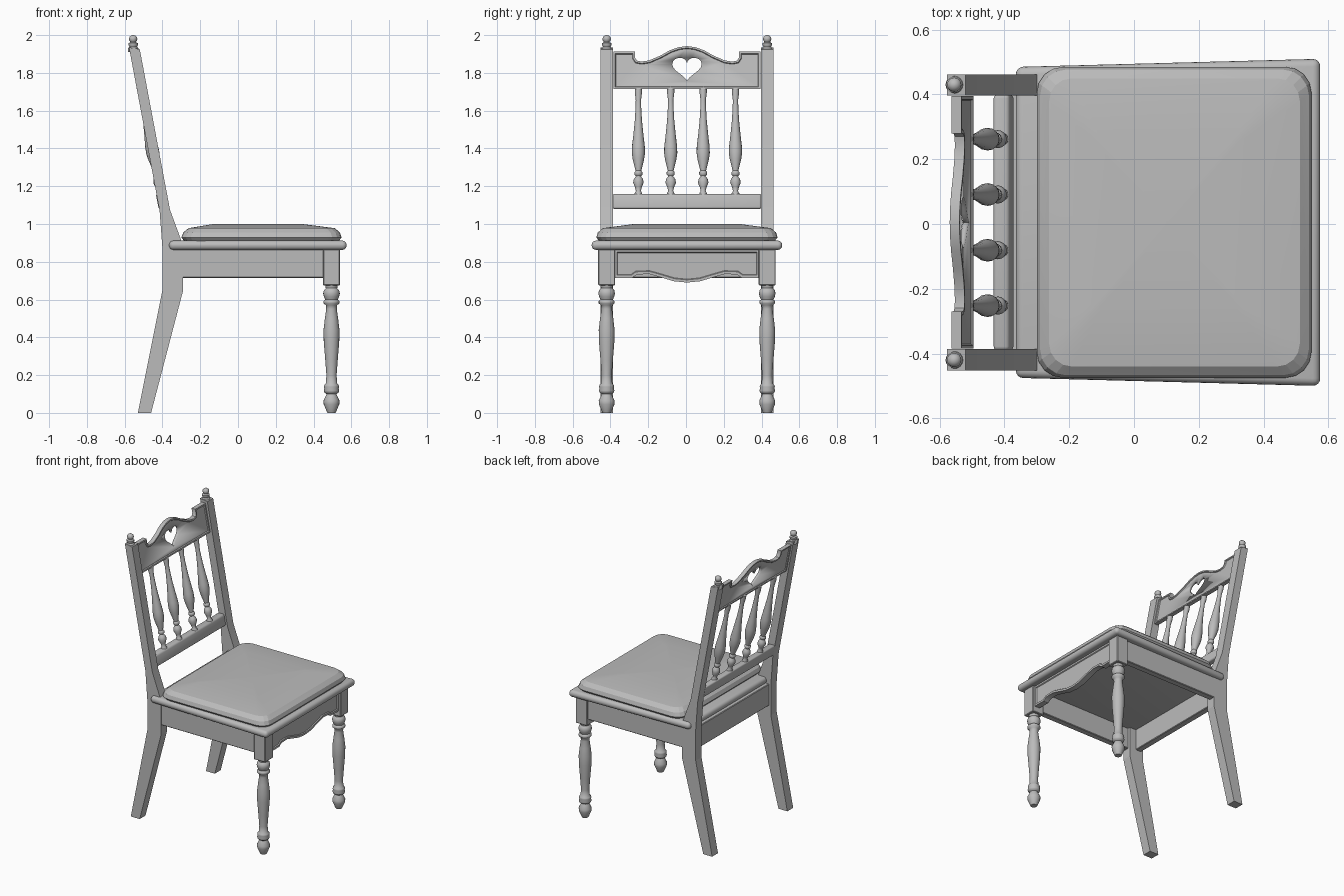
import bpy, bmesh, math
from mathutils import Matrix, Vector

if "Cube" in bpy.data.objects:
    bpy.data.objects.remove(bpy.data.objects["Cube"], do_unlink=True)

MID = 0.005        # centre line across the chair
LEAN = -0.194      # x shift per unit of height in the backrest

grey = bpy.data.materials.new("grey_paint")
grey.use_nodes = True
COLOUR = (0.5, 0.5, 0.5, 1)
grey.diffuse_color = COLOUR
grey.node_tree.nodes["Principled BSDF"].inputs["Base Color"].default_value = COLOUR


def finish(name, bm, angle=35):
    """Turn a bmesh into a shaded object."""
    bmesh.ops.recalc_face_normals(bm, faces=bm.faces[:])
    mesh = bpy.data.meshes.new(name)
    bm.to_mesh(mesh)
    bm.free()
    mesh.materials.append(grey)
    ob = bpy.data.objects.new(name, mesh)
    bpy.context.collection.objects.link(ob)
    bpy.ops.object.select_all(action='DESELECT')
    ob.select_set(True)
    bpy.context.view_layer.objects.active = ob
    if angle:
        bpy.ops.object.shade_smooth_by_angle(angle=math.radians(angle))
    return ob


def lean_back(bm, base_z):
    for v in bm.verts:
        v.co.x += (v.co.z - base_z) * LEAN


def box(name, x, y, z, bevel=0.004, segments=1, lean=False, taper=0):
    """Box from ranges; taper narrows the rear end on both sides."""
    bm = bmesh.new()
    bmesh.ops.create_cube(bm, size=1)
    for v in bm.verts:
        v.co = [r[0] if c < 0 else r[1] for c, r in zip(v.co, (x, y, z))]
        if v.co.x == x[0] or v.co.x < sum(x) / 2:
            v.co.y -= math.copysign(taper, v.co.y)
        v.co.y += MID
    bmesh.ops.bevel(bm, geom=bm.edges[:], offset=bevel, segments=segments,
                    profile=0.5, affect='EDGES')
    if lean:
        lean_back(bm, z[0])
    return finish(name, bm)


def turned(name, profile, base, tilt=0, steps=20):
    """Lathe a (radius, height) profile round a vertical axis."""
    bm = bmesh.new()
    pts = [(0, profile[0][1])] + profile + [(0, profile[-1][1])]
    vs = [bm.verts.new((r, 0, h)) for r, h in pts]
    edges = [bm.edges.new(p) for p in zip(vs, vs[1:])]
    bmesh.ops.spin(bm, geom=vs + edges, cent=(0, 0, 0), axis=(0, 0, 1),
                   angle=math.tau, steps=steps)
    bmesh.ops.remove_doubles(bm, verts=bm.verts[:], dist=0.0002)
    bm.transform(Matrix.Translation(base) @ Matrix.Rotation(tilt, 4, 'Y'))
    return finish(name, bm, 50)


def slab(bm, outline, axis, low, high):
    """Extrude a 2D outline along x or y."""
    def place(a, b, d):
        return (d, a, b) if axis == 'X' else (a, d, b)
    face = bm.faces.new([bm.verts.new(place(a, b, low)) for a, b in outline])
    new = bmesh.ops.extrude_face_region(bm, geom=[face])["geom"]
    offset = Vector(place(0, 0, high - low))
    bmesh.ops.translate(bm, vec=offset,
                        verts=[g for g in new if isinstance(g, bmesh.types.BMVert)])
    bmesh.ops.recalc_face_normals(bm, faces=bm.faces[:])


def framed_panel(name, half, x, border, base_z=None):
    """Mirrored panel across y with a raised border on both faces."""
    outline = half + [(-y, z) for y, z in reversed(half) if y > 0]
    bm = bmesh.new()
    slab(bm, [(y + MID, z) for y, z in outline], 'X', *x)
    big = sorted(bm.faces, key=lambda f: -f.calc_area())[:2]
    for f in big:
        bmesh.ops.inset_region(bm, faces=[f], thickness=border, use_even_offset=True)
        bmesh.ops.inset_region(bm, faces=[f], thickness=0.004, depth=-0.006,
                               use_even_offset=True)
    if base_z:
        lean_back(bm, base_z)
    return finish(name, bm)


# Seat board with rounded rim
box("seat_board", (-0.365, 0.575), (-0.505, 0.505), (0.863, 0.912),
    bevel=0.023, segments=4, taper=0.025)


# Cushion made of stacked rounded rectangles
def rounded_loop(bm, x0, x1, half_y, r, z, n=4):
    loop = []
    corners = [(x1 - r, half_y - r), (x0 + r, half_y - r),
               (x0 + r, r - half_y), (x1 - r, r - half_y)]
    for k, (cx, cy) in enumerate(corners):
        for i in range(n + 1):
            a = (k + i / n) * math.pi / 2
            loop.append(bm.verts.new((cx + r * math.cos(a),
                                      cy + r * math.sin(a) + MID, z)))
    return loop


bm = bmesh.new()
loops = [rounded_loop(bm, *p) for p in (
    (-0.28, 0.53, 0.46, 0.07, 0.905), (-0.3, 0.548, 0.48, 0.08, 0.928),
    (-0.29, 0.54, 0.472, 0.08, 0.955), (-0.262, 0.512, 0.445, 0.07, 0.978),
    (-0.13, 0.34, 0.28, 0.02, 1.0))]
for a, b in zip(loops, loops[1:]):
    for i in range(len(a)):
        j = (i + 1) % len(a)
        bm.faces.new((a[i], a[j], b[j], b[i]))
bm.faces.new(loops[0])
top = bm.faces.new(loops[-1])
middle = bmesh.ops.poke(bm, faces=[top])["verts"][0]
middle.co.z = 0.988
finish("seat_cushion", bm, 12)

# Aprons
framed_panel("front_apron",
             [(0.385, 0.865), (0.385, 0.715), (0.29, 0.715), (0.265, 0.733),
              (0.2, 0.735), (0.14, 0.718), (0.07, 0.697), (0, 0.69)],
             (0.485, 0.525), 0.014)
box("back_apron", (-0.385, -0.34), (-0.395, 0.395), (0.715, 0.87))

# Backrest rails
box("lower_back_rail", (-0.42, -0.37), (-0.395, 0.395), (1.08, 1.16),
    bevel=0.012, segments=3, lean=True)
crest = framed_panel("crest_rail",
                     [(0.39, 1.715), (0.39, 1.912), (0.275, 1.912), (0.275, 1.88),
                      (0.265, 1.865), (0.24, 1.86), (0.2, 1.866), (0.14, 1.892),
                      (0.09, 1.92), (0.045, 1.936), (0, 1.942)],
                     (-0.525, -0.495), 0.01, 1.715)

# Heart opening in the crest rail
bm = bmesh.new()
heart = []
for i in range(32):
    t = math.tau * i / 32
    heart.append((MID + 0.078 * math.sin(t) ** 3,
                  1.829 + 0.0043 * (13 * math.cos(t) - 5 * math.cos(2 * t)
                                    - 2 * math.cos(3 * t) - math.cos(4 * t))))
slab(bm, heart, 'X', -0.7, -0.4)
cutter = finish("heart_cutter", bm)
cutter.hide_render = True
cut = crest.modifiers.new("heart", 'BOOLEAN')
cut.operation = 'DIFFERENCE'
cut.object = cutter
bpy.context.view_layer.objects.active = crest
bpy.ops.object.modifier_apply(modifier=cut.name)
bpy.data.objects.remove(cutter, do_unlink=True)

# Backrest spindles
SPINDLE = [(0.02, -0.01), (0.02, 0.008), (0.013, 0.02), (0.018, 0.04), (0.028, 0.065),
           (0.024, 0.085), (0.013, 0.1), (0.021, 0.108), (0.021, 0.122),
           (0.015, 0.128), (0.019, 0.145), (0.03, 0.19), (0.035, 0.225),
           (0.034, 0.26), (0.027, 0.32), (0.019, 0.4), (0.015, 0.47),
           (0.014, 0.51), (0.019, 0.55), (0.019, 0.58)]
for i, y in enumerate((-0.257, -0.086, 0.086, 0.257)):
    turned(f"spindle_{i + 1}", SPINDLE, (-0.408, y + MID, 1.155), math.atan(LEAN), 16)

# Parts on both sides
LEG = [(0.022, 0), (0.027, 0.012), (0.041, 0.045), (0.042, 0.065), (0.03, 0.09),
       (0.026, 0.1), (0.038, 0.108), (0.041, 0.118), (0.038, 0.13), (0.04, 0.138),
       (0.038, 0.148), (0.03, 0.155), (0.027, 0.2), (0.033, 0.28), (0.041, 0.38),
       (0.042, 0.44), (0.035, 0.5), (0.028, 0.55), (0.03, 0.57), (0.042, 0.58),
       (0.042, 0.592), (0.033, 0.6), (0.04, 0.615), (0.044, 0.632), (0.04, 0.65),
       (0.03, 0.66), (0.034, 0.68)]
FINIAL = [(0.027, -0.015), (0.027, 0.006), (0.02, 0.013), (0.025, 0.022),
          (0.025, 0.032), (0.015, 0.038), (0.021, 0.048), (0.022, 0.056),
          (0.019, 0.066), (0.01, 0.073), (0.003, 0.075)]
POST = [(-0.53, 0), (-0.46, 0), (-0.29, 0.65), (-0.29, 0.885), (-0.36, 1.075),
        (-0.52, 1.925), (-0.577, 1.935), (-0.415, 1.07), (-0.4, 0.87), (-0.4, 0.65)]
for side, s in (("left", 1), ("right", -1)):
    span = lambda a, b: (min(a * s, b * s), max(a * s, b * s))
    turned(f"front_leg_{side}", LEG, (0.495, MID + s * 0.425, 0))
    box(f"front_leg_block_{side}", (0.45, 0.54), span(0.38, 0.47), (0.675, 0.87))
    box(f"side_apron_{side}", (-0.31, 0.455), span(0.41, 0.455), (0.715, 0.87))
    bm = bmesh.new()
    y0, y1 = span(0.391, 0.457)
    slab(bm, POST, 'Y', y0 + MID, y1 + MID)
    finish(f"back_post_{side}", bm, 10)
    turned(f"finial_{side}", FINIAL, (-0.555, MID + s * 0.425, 1.925), 0, 16)
